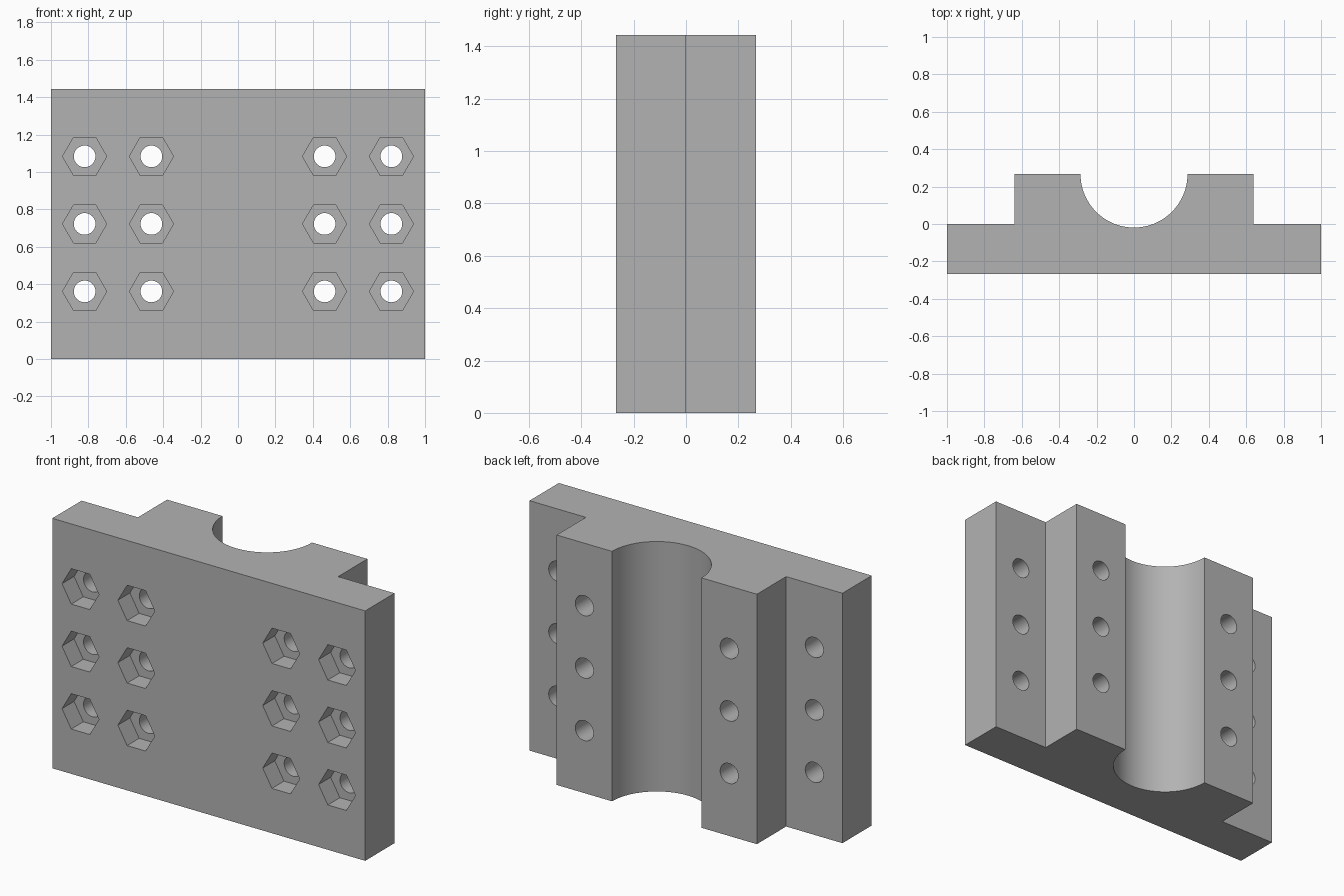
import bpy
import bmesh
import math
from mathutils import Matrix, Vector

HEIGHT = 1.444
HALF_DEPTH = 0.267
GROOVE_R = 0.286

cube = bpy.data.objects.get("Cube")
if cube:
    bpy.data.objects.remove(cube, do_unlink=True)

# Single grey material
grey = bpy.data.materials.new("plain_grey")
grey.use_nodes = True
colour = (0.45, 0.45, 0.45, 1)
grey.diffuse_color = colour
grey.node_tree.nodes["Principled BSDF"].inputs["Base Color"].default_value = colour


def make_object(name, bm):
    bmesh.ops.recalc_face_normals(bm, faces=bm.faces)
    mesh = bpy.data.meshes.new(name)
    bm.to_mesh(mesh)
    bm.free()
    mesh.materials.append(grey)
    obj = bpy.data.objects.new(name, mesh)
    bpy.context.collection.objects.link(obj)
    return obj


def prisms(name, sides, radius, y_start, y_end):
    """One prism along y at every bolt position."""
    bm = bmesh.new()
    turn = Matrix.Rotation(math.pi / 2, 4, "X")
    if sides == 6:
        # Hexagon corners point left and right
        turn = turn @ Matrix.Rotation(math.pi / 2, 4, "Z")
    for x in (-0.82, -0.463, 0.463, 0.82):
        for row in (1, 2, 3):
            place = Matrix.Translation((x, (y_start + y_end) / 2, HEIGHT * row / 4))
            bmesh.ops.create_cone(bm, cap_ends=True, segments=sides,
                                  radius1=radius, radius2=radius,
                                  depth=y_end - y_start, matrix=place @ turn)
    # Guarantee the corner direction of the hexagons
    if sides == 6:
        span = max(v.co.x for v in bm.verts) - 0.82
        if span < radius * 0.95:
            for i in range(0, len(bm.verts), 12):
                bm.verts.ensure_lookup_table()
                group = bm.verts[i:i + 12]
                centre = sum((v.co for v in group), Vector()) / 12
                bmesh.ops.rotate(bm, verts=group, cent=centre,
                                 matrix=Matrix.Rotation(math.pi / 6, 3, "Y"))
    cutter = make_object(name, bm)
    cutter.hide_render = True
    return cutter


# Clamp block: stepped plan with a half-round groove, extruded upward
steps = 48
plan = [(-1, -HALF_DEPTH), (1, -HALF_DEPTH), (1, 0), (0.64, 0), (0.64, HALF_DEPTH)]
for i in range(steps + 1):
    a = math.pi * i / steps
    plan.append((GROOVE_R * math.cos(a), HALF_DEPTH - GROOVE_R * math.sin(a)))
plan += [(-0.64, HALF_DEPTH), (-0.64, 0), (-1, 0)]

bm = bmesh.new()
base = bm.faces.new([bm.verts.new((x, y, 0)) for x, y in plan])
top = bmesh.ops.extrude_face_region(bm, geom=[base])["geom"]
bmesh.ops.translate(bm, vec=(0, 0, HEIGHT),
                    verts=[g for g in top if isinstance(g, bmesh.types.BMVert)])
block = make_object("clamp_block", bm)

# Hexagonal nut pockets in the front, round bolt holes right through
cutters = [prisms("nut_pockets", 6, 0.118, -0.4, -HALF_DEPTH + 0.11),
           prisms("bolt_holes", 32, 0.058, -0.5, 0.5)]
for cutter in cutters:
    mod = block.modifiers.new(cutter.name, "BOOLEAN")
    mod.operation = "DIFFERENCE"
    mod.solver = "EXACT"
    mod.object = cutter

bpy.ops.object.select_all(action="DESELECT")
block.select_set(True)
bpy.context.view_layer.objects.active = block
for cutter in cutters:
    bpy.ops.object.modifier_apply(modifier=cutter.name)
    bpy.data.objects.remove(cutter, do_unlink=True)

bpy.ops.object.shade_smooth_by_angle(angle=math.radians(30))
